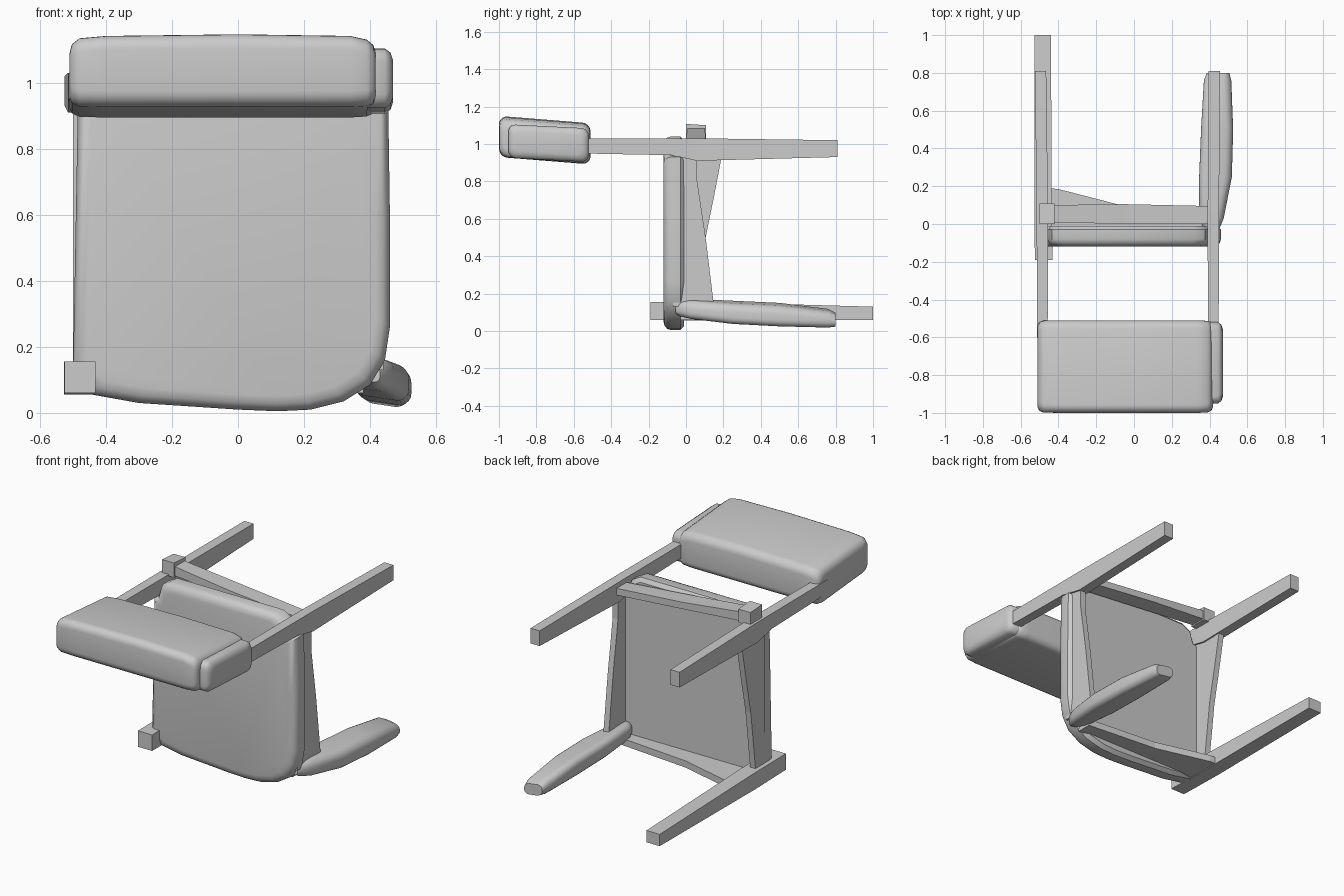
import bpy, bmesh, math

if "Cube" in bpy.data.objects:
    bpy.data.objects.remove(bpy.data.objects["Cube"])


def loft(name, rings, smooth=True, angle=35):
    """Skin a list of equal-length closed rings and cap both ends."""
    bm = bmesh.new()
    loops = [[bm.verts.new(p) for p in ring] for ring in rings]
    n = len(loops[0])
    for a, b in zip(loops, loops[1:]):
        for i in range(n):
            j = (i + 1) % n
            bm.faces.new((a[i], a[j], b[j], b[i]))
    bm.faces.new(loops[0][::-1])
    bm.faces.new(loops[-1])
    bmesh.ops.recalc_face_normals(bm, faces=bm.faces)
    mesh = bpy.data.meshes.new(name)
    bm.to_mesh(mesh)
    bm.free()
    ob = bpy.data.objects.new(name, mesh)
    bpy.context.collection.objects.link(ob)
    if smooth:
        bpy.context.view_layer.objects.active = ob
        ob.select_set(True)
        bpy.ops.object.shade_smooth_by_angle(angle=math.radians(angle))
        ob.select_set(False)
    return ob


def rounded(a0, a1, b0, b1, r, seg=5):
    """Rounded rectangle as 2D points."""
    r = min(r, (a1 - a0) * 0.49, (b1 - b0) * 0.49)
    corners = [(a1 - r, b1 - r), (a0 + r, b1 - r), (a0 + r, b0 + r), (a1 - r, b0 + r)]
    pts = []
    for k, (ca, cb) in enumerate(corners):
        for s in range(seg + 1):
            t = math.pi / 2 * (k + s / seg)
            pts.append((ca + r * math.cos(t), cb + r * math.sin(t)))
    return pts


def leg(name, sections):
    """Square-section wooden leg; sections are (y, x0, x1, z0, z1)."""
    rings = [[(x0, y, z0), (x1, y, z0), (x1, y, z1), (x0, y, z1)]
             for y, x0, x1, z0, z1 in sections]
    return loft(name, rings, smooth=False)


def panel(name, profile, axis, a, b):
    """Flat panel: profile extruded along x or z between a and b."""
    def put(p, v):
        return (v, p[0], p[1]) if axis == 'x' else (p[0], p[1], v)
    return loft(name, [[put(p, v) for p in profile] for v in (a, b)], smooth=False)


# Seat cushion (the chair lies on its back legs' plane, so the seat is upright)
outline = [(-0.50, 0.10), (-0.44, 0.055), (-0.30, 0.03), (0, 0.01), (0.12, 0.005),
           (0.22, 0.01), (0.32, 0.035), (0.40, 0.085), (0.445, 0.16), (0.46, 0.26),
           (0.46, 0.60), (0.455, 0.93), (0.395, 0.95), (0.375, 1.01), (0.32, 1.04),
           (-0.38, 1.04), (-0.435, 1.01), (-0.455, 0.94), (-0.485, 0.93)]
layers = [(-0.12, 0.045), (-0.115, 0.022), (-0.10, 0.006), (-0.08, 0), (-0.03, 0), (-0.01, 0.02)]
rings = []
for y, inset in layers:
    k = 1 - inset / 0.5
    rings.append([(-0.02 + (x + 0.02) * k, y, 0.52 + (z - 0.52) * k) for x, z in outline])
loft("seat_cushion", rings)

# Backrest cushion, rounded section swept across x, tilted slightly
rings = []
for x, inset, top in [(-0.51, 0.03, -0.02), (-0.503, 0.012, -0.012), (-0.48, 0.002, -0.005),
                      (-0.40, 0, 0), (0, 0, 0.005), (0.34, 0, 0), (0.39, 0.003, -0.008),
                      (0.41, 0.012, -0.015), (0.417, 0.03, -0.02)]:
    ring = []
    for y, z in rounded(-1 + inset, -0.51 - inset, 0.91 + inset, 1.125 - inset + top, 0.045):
        ring.append((x, y, z - (y + 0.75) * 0.08))
    rings.append(ring)
loft("backrest_cushion", rings, angle=50)

# Padded cap at the end of the backrest
rings = []
for x, inset in [(0.39, 0), (0.445, 0), (0.462, 0.012), (0.47, 0.035)]:
    rings.append([(x, y, z - (y + 0.75) * 0.05)
                  for y, z in rounded(-0.95 + inset, -0.52 - inset, 0.915 + inset, 1.095 - inset, 0.04)])
loft("backrest_end_cap", rings, angle=50)

# Rear legs continuing into the backrest posts
for name, c in (("rear_leg_left", -0.485), ("rear_leg_right", 0.42)):
    splay = -0.01 if c < 0 else 0.005
    leg(name, [(-0.60, c - 0.028, c + 0.028, 0.95, 1.03),
               (-0.08, c - 0.03, c + 0.03, 0.94, 1.03),
               (0.06, c - 0.03, c + 0.03, 0.91, 1.03),
               (0.81, c - 0.03 + splay, c + 0.03 + splay, 0.93, 1.02)])

# Slim front leg
leg("front_leg_left", [(-0.19, -0.525, -0.432, 0.06, 0.155),
                       (0.10, -0.527, -0.435, 0.055, 0.155),
                       (1.00, -0.527, -0.44, 0.06, 0.13)])

# Thick padded front leg
rings = []
for y, x0, x1, z0, z1 in [(-0.055, 0.39, 0.43, 0.09, 0.14), (-0.03, 0.37, 0.45, 0.075, 0.165),
                          (0.03, 0.345, 0.475, 0.065, 0.165), (0.25, 0.345, 0.518, 0.045, 0.155),
                          (0.50, 0.355, 0.525, 0.033, 0.145), (0.76, 0.37, 0.515, 0.025, 0.115),
                          (0.80, 0.385, 0.505, 0.03, 0.095)]:
    rings.append([(x, y, z - (x - 0.43) * 0.15) for x, z in rounded(x0, x1, z0, z1, 0.04)])
loft("front_leg_right", rings, angle=50)

# Side aprons
panel("side_apron_left", [(-0.03, 0.94), (0.19, 0.93), (0.15, 0.72), (0.105, 0.50),
                          (0.06, 0.14), (-0.03, 0.14)], 'x', -0.50, -0.465)
panel("side_apron_right", [(-0.07, 0.95), (0.06, 0.95), (0.06, 0.80), (0.105, 0.50),
                           (0.15, 0.13), (-0.07, 0.13)], 'x', 0.405, 0.44)

# Front apron
panel("front_apron", [(-0.46, -0.03), (-0.46, 0.19), (-0.40, 0.185), (-0.07, 0.10),
                      (0.38, 0.06), (0.38, -0.03)], 'z', 0.06, 0.10)

# Rear rail, rising to the protruding block
rings = []
for x, y0, y1, z0, z1 in [(-0.45, 0.01, 0.10, 1.03, 1.085), (-0.05, 0.0, 0.105, 1.0, 1.04),
                          (0.40, 0.0, 0.095, 0.96, 1.0)]:
    rings.append([(x, y0, z0), (x, y1, z0), (x, y1, z1), (x, y0, z1)])
loft("rear_rail", rings, smooth=False)
panel("rear_rail_block", [(0, 1.02), (0.108, 1.02), (0.108, 1.10), (0, 1.107)], 'x', -0.50, -0.42)
